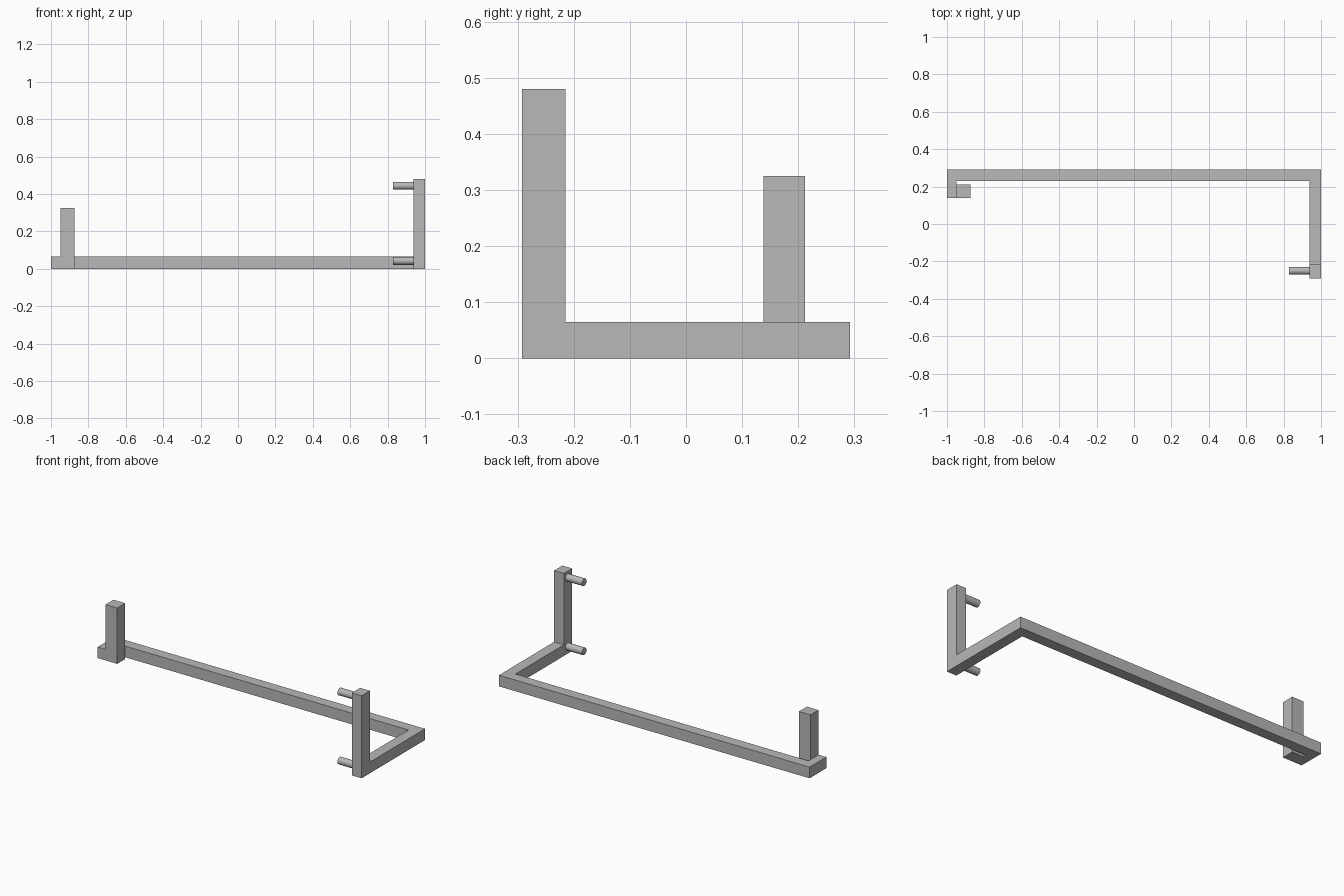
import bpy, bmesh, math

cube = bpy.data.objects.get("Cube")
if cube:
    bpy.data.objects.remove(cube, do_unlink=True)

grey = bpy.data.materials.new("plain grey")
grey.use_nodes = True
colour = (0.48, 0.48, 0.48, 1)
grey.diffuse_color = colour
grey.node_tree.nodes["Principled BSDF"].inputs["Base Color"].default_value = colour


def prism(name, outline, z0, z1):
    """Extrude a flat outline from z0 up to z1."""
    bm = bmesh.new()
    base = bm.faces.new([bm.verts.new((x, y, z0)) for x, y in outline])
    top = bmesh.ops.extrude_face_region(bm, geom=[base], use_keep_orig=True)
    verts = [v for v in top["geom"] if isinstance(v, bmesh.types.BMVert)]
    bmesh.ops.translate(bm, verts=verts, vec=(0, 0, z1 - z0))
    bmesh.ops.recalc_face_normals(bm, faces=bm.faces)
    mesh = bpy.data.meshes.new(name)
    bm.to_mesh(mesh)
    bm.free()
    mesh.materials.append(grey)
    obj = bpy.data.objects.new(name, mesh)
    bpy.context.collection.objects.link(obj)
    return obj


def rect(x0, x1, y0, y1):
    return [(x0, y0), (x1, y0), (x1, y1), (x0, y1)]


HEIGHT = 0.065   # thickness of the base rail
DEPTH = 0.292    # half depth
INNER = 0.937    # inner side of the left arm
RAIL = 0.23      # front side of the long rail
FOOT = 0.138     # front of the small foot

# Base rail: long bar, left arm and hooked right foot in one outline
prism("base_rail", [
    (-1, FOOT), (-0.875, FOOT), (-0.875, 0.212), (-0.95, 0.212),
    (-0.95, RAIL), (INNER, RAIL), (INNER, -DEPTH), (1, -DEPTH),
    (1, DEPTH), (-1, DEPTH)], 0, HEIGHT)

# Upright posts
prism("left_post", rect(INNER, 1, -DEPTH, -0.215), HEIGHT, 0.48)
prism("right_post", rect(-0.95, -0.875, FOOT, 0.212), HEIGHT, 0.325)

# Round pegs on the inner side of the left post
for name, z in (("lower_peg", 0.042), ("upper_peg", 0.444)):
    bpy.ops.mesh.primitive_cylinder_add(
        vertices=32, radius=0.021, depth=INNER - 0.83,
        location=((INNER + 0.83) / 2, -0.25, z), rotation=(0, math.pi / 2, 0))
    peg = bpy.context.object
    peg.name = name
    peg.data.materials.append(grey)
    bpy.ops.object.shade_smooth_by_angle()
